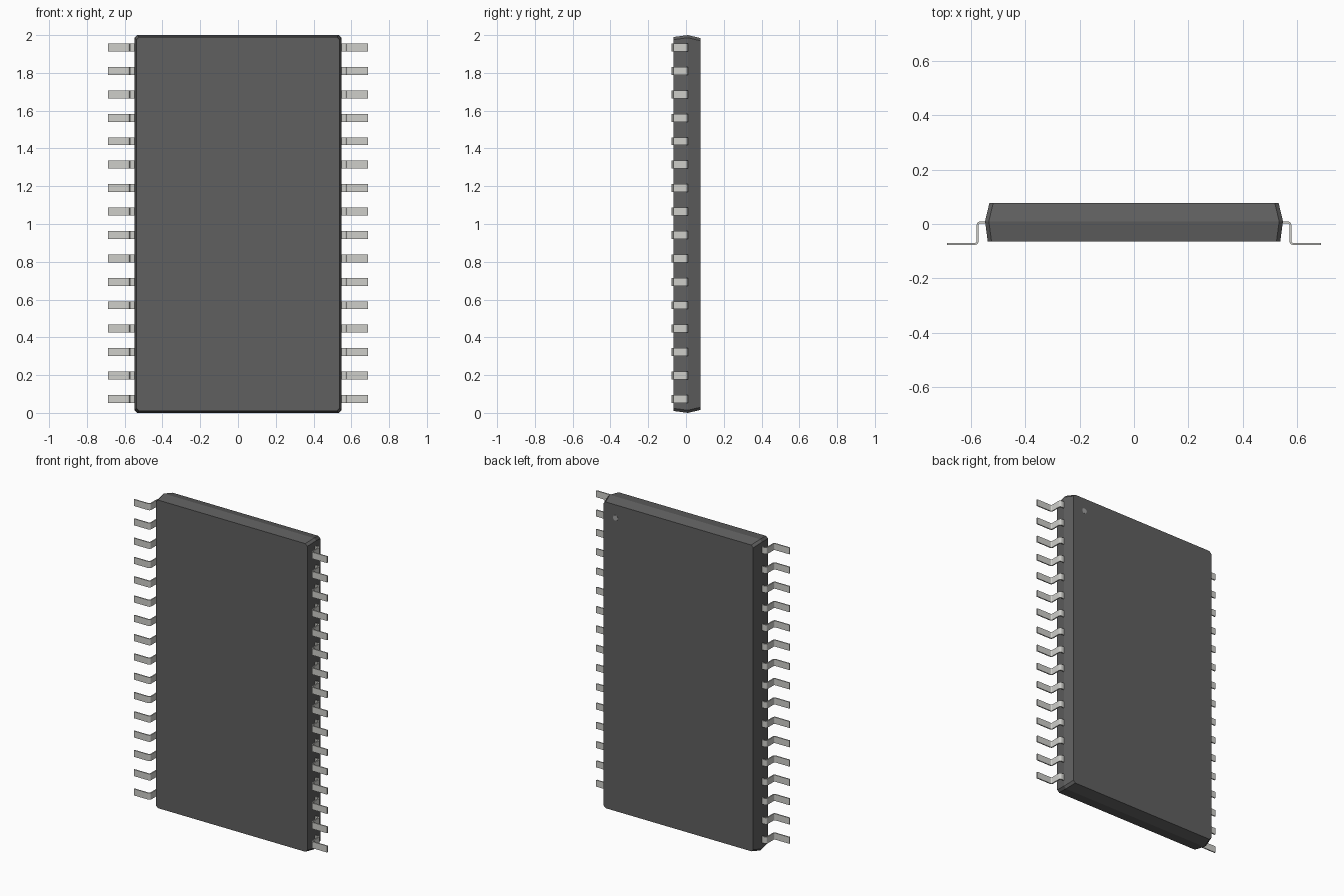
import bpy, bmesh, math
from mathutils import Vector

if "Cube" in bpy.data.objects:
    bpy.data.objects.remove(bpy.data.objects["Cube"])


def material(name, value):
    m = bpy.data.materials.new(name)
    m.diffuse_color = (*value, 1)
    m.use_nodes = True
    m.node_tree.nodes["Principled BSDF"].inputs["Base Color"].default_value = m.diffuse_color
    return m


def add_object(name, bm, mat):
    bmesh.ops.recalc_face_normals(bm, faces=bm.faces)
    mesh = bpy.data.meshes.new(name)
    bm.to_mesh(mesh)
    bm.free()
    mesh.materials.append(mat)
    ob = bpy.data.objects.new(name, mesh)
    bpy.context.collection.objects.link(ob)
    return ob


def loft(bm, rings):
    loops = [[bm.verts.new(p) for p in r] for r in rings]
    n = len(loops[0])
    for a, b in zip(loops, loops[1:]):
        for i in range(n):
            j = (i + 1) % n
            bm.faces.new((a[i], a[j], b[j], b[i]))
    bm.faces.new(loops[0])
    bm.faces.new(loops[-1])


def package_ring(y, hx, hz, c=0.014):
    # rectangle with chamfered corners, in the XZ plane
    pts = [(hx, hz - c), (hx - c, hz), (c - hx, hz), (-hx, hz - c),
           (-hx, c - hz), (c - hx, -hz), (hx - c, -hz), (hx, c - hz)]
    return [(x, y, z + 1.0) for x, z in pts]


def arc(cx, cy, r, a0, a1, steps=4):
    return [(cx + r * math.cos(math.radians(a0 + (a1 - a0) * i / steps)),
             cy + r * math.sin(math.radians(a0 + (a1 - a0) * i / steps)))
            for i in range(steps + 1)]


dark = material("dark_plastic", (0.115, 0.115, 0.115))
metal = material("lead_metal", (0.62, 0.62, 0.59))
grey = material("marker_grey", (0.35, 0.35, 0.35))

# Package: two tapered halves meeting at a parting line
bm = bmesh.new()
loft(bm, [package_ring(-0.065, 0.538, 0.990),
          package_ring(0.010, 0.548, 1.0),
          package_ring(0.077, 0.532, 0.984)])
add_object("package", bm, dark)

# Round orientation marker on the back face
bm = bmesh.new()
ring = [(0.447 + x, 1.90 + z) for x, z in arc(0, 0, 0.017, 0, 345, 23)]
loft(bm, [[(x, y, z) for x, z in ring] for y in (0.070, 0.078)])
add_object("orientation_marker", bm, grey)

# Gull-wing pins: one bent strip, arrayed and mirrored
t, top, foot, xv = 0.0075, 0.010, -0.077, 0.579
r_in, r_out = 0.007, 0.007 + t
outer = ([(0.53, top)] + arc(xv - r_out, top - r_out, r_out, 90, 0)
         + arc(xv + r_in, foot + t + r_in, r_in, 180, 270) + [(0.687, foot + t)])
inner = ([(0.53, top - t)] + arc(xv - r_out, top - r_out, r_in, 90, 0)
         + arc(xv + r_in, foot + t + r_in, r_out, 180, 270) + [(0.687, foot)])
profile = outer + inner[::-1]
bm = bmesh.new()
loft(bm, [[(x, y, z) for x, y in profile] for z in (0.053, 0.095)])
pins = add_object("pins", bm, metal)
array = pins.modifiers.new("row", 'ARRAY')
array.count = 16
array.use_relative_offset = False
array.use_constant_offset = True
array.constant_offset_displace = (0, 0, 0.124)
pins.modifiers.new("both_sides", 'MIRROR')
